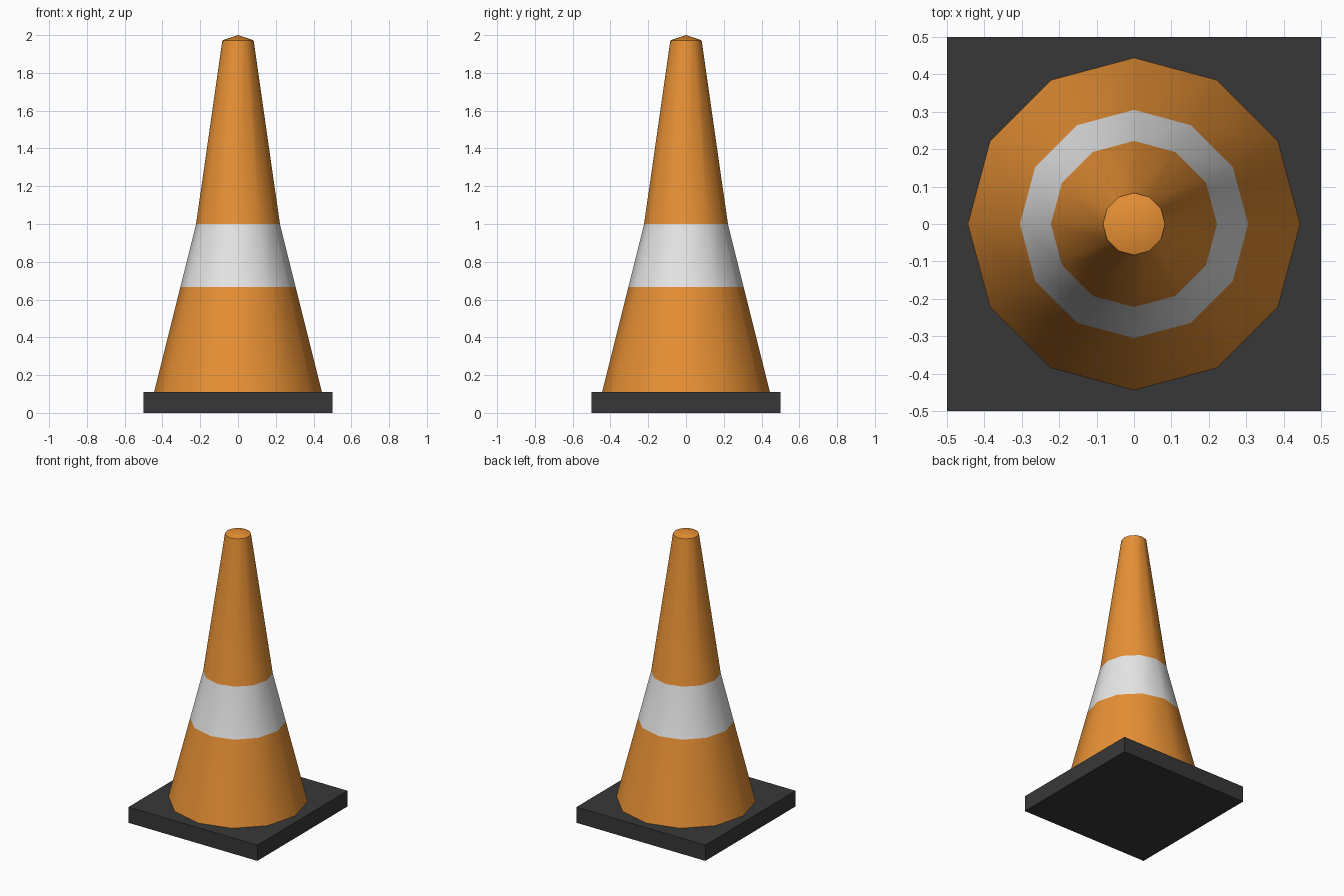
import bpy, bmesh
from math import cos, sin, pi, radians

cube = bpy.data.objects.get("Cube")
if cube:
    bpy.data.objects.remove(cube, do_unlink=True)

SIDES = 12
BASE_HEIGHT = 0.11


def make_material(name, rgb):
    mat = bpy.data.materials.new(name)
    mat.use_nodes = True
    color = (*rgb, 1)
    mat.diffuse_color = color
    mat.node_tree.nodes["Principled BSDF"].inputs["Base Color"].default_value = color
    return mat


orange = make_material("orange", (0.80, 0.28, 0.035))
white = make_material("white", (0.80, 0.80, 0.80))
dark_grey = make_material("dark_grey", (0.039, 0.039, 0.039))

# Square base slab
bpy.ops.mesh.primitive_cube_add(size=1, location=(0, 0, BASE_HEIGHT / 2))
base = bpy.context.object
base.name = "base"
base.scale.z = BASE_HEIGHT
base.data.materials.append(dark_grey)

# Cone body: (radius, height) profile turned into rings, closed by a shallow tip
profile = [(0.444, BASE_HEIGHT), (0.305, 0.667), (0.222, 1.0), (0.083, 1.972)]
STRIPE = 1  # profile segment that carries the stripe
bm = bmesh.new()
rings = []
for radius, z in profile:
    angles = [2 * pi * i / SIDES for i in range(SIDES)]
    rings.append([bm.verts.new((radius * cos(a), radius * sin(a), z)) for a in angles])
tip = bm.verts.new((0, 0, 2))
for i in range(SIDES):
    j = (i + 1) % SIDES
    for level, (low, high) in enumerate(zip(rings, rings[1:])):
        face = bm.faces.new((low[i], low[j], high[j], high[i]))
        face.material_index = int(level == STRIPE)
    bm.faces.new((rings[-1][i], rings[-1][j], tip))
mesh = bpy.data.meshes.new("cone_body")
bm.to_mesh(mesh)
bm.free()
mesh.materials.append(orange)
mesh.materials.append(white)
cone = bpy.data.objects.new("cone_body", mesh)
bpy.context.collection.objects.link(cone)

# Smooth sides, sharp rim around the tip
bpy.ops.object.select_all(action='DESELECT')
cone.select_set(True)
bpy.context.view_layer.objects.active = cone
bpy.ops.object.shade_smooth_by_angle(angle=radians(40))
